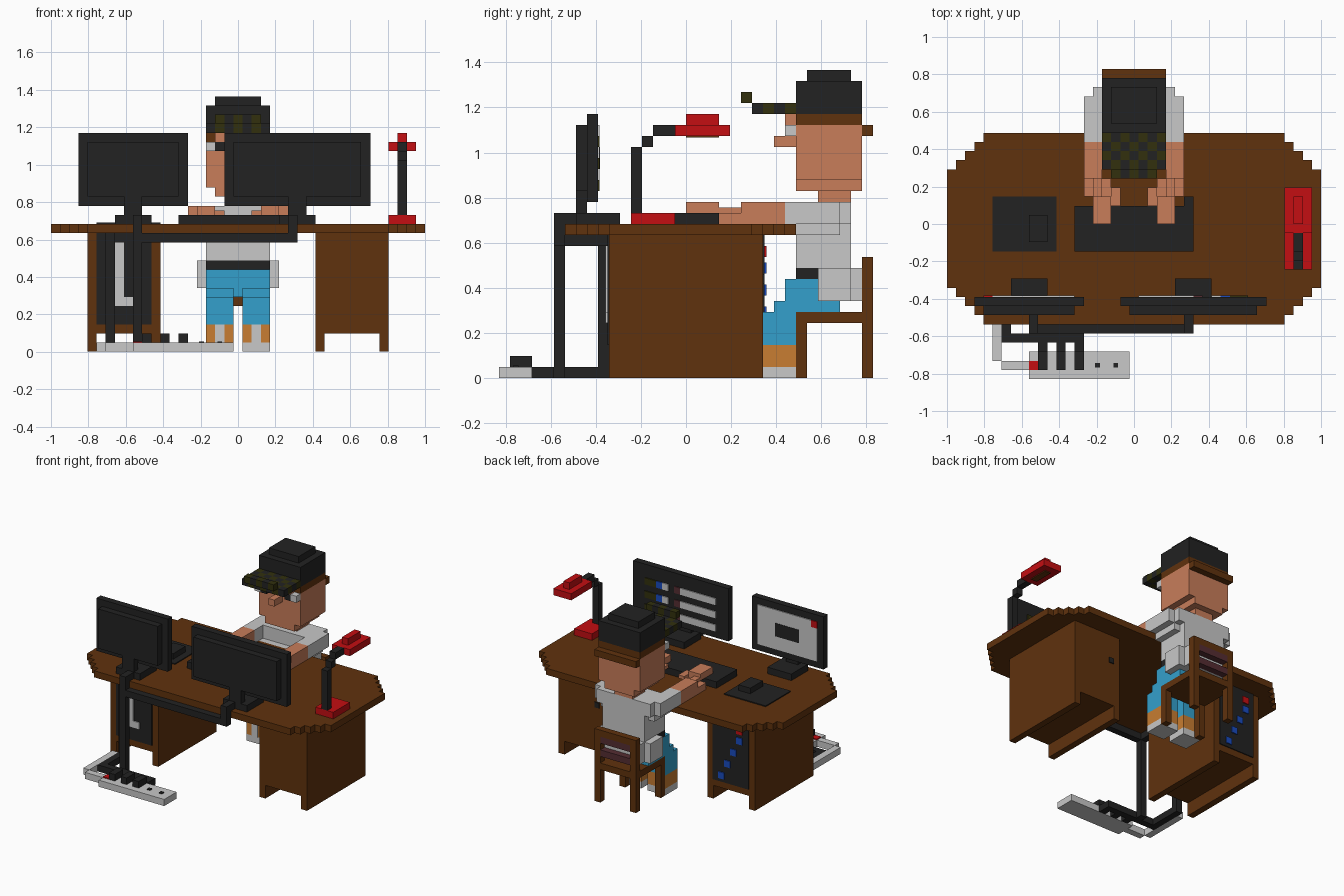
import bpy, bmesh

if "Cube" in bpy.data.objects:
    bpy.data.objects.remove(bpy.data.objects["Cube"])

U = 2 / 41          # edge of one block; all part sizes below are in blocks
T = 0.15            # thickness of painted plates

def material(name, rgb):
    m = bpy.data.materials.new(name)
    m.diffuse_color = (*rgb, 1)
    m.use_nodes = True
    m.node_tree.nodes["Principled BSDF"].inputs["Base Color"].default_value = m.diffuse_color
    return m

BROWN = material("wood brown", (.117, .032, .004))
DARK = material("charcoal", (.016, .016, .016))
GREY = material("light grey", (.58, .58, .58))
SKIN = material("skin", (.58, .205, .102))
CYAN = material("denim blue", (.034, .352, .604))
ORANGE = material("orange", (.578, .205, .032))
RED = material("red", (.552, .0044, .006))
OLIVE = material("olive", (.032, .03, .004))
BLUE = material("light blue led", (.01, .07, .52))
MAUVE = material("mauve", (.09, .026, .032))

def finish(name, bm, mat):
    bmesh.ops.recalc_face_normals(bm, faces=bm.faces)
    me = bpy.data.meshes.new(name)
    bm.to_mesh(me)
    bm.free()
    me.materials.append(mat)
    bpy.context.collection.objects.link(bpy.data.objects.new(name, me))

def blocks(name, mat, *boxes, mirror=False):
    """Boxes given as (x0, x1, y0, y1, z0, z1), optionally mirrored in x."""
    bm = bmesh.new()
    boxes = list(boxes)
    if mirror:
        boxes += [(-b[1], -b[0], *b[2:]) for b in boxes]
    for x0, x1, y0, y1, z0, z1 in boxes:
        for v in bmesh.ops.create_cube(bm, size=1)["verts"]:
            v.co = ((x1 if v.co.x > 0 else x0) * U,
                    (y1 if v.co.y > 0 else y0) * U,
                    (z1 if v.co.z > 0 else z0) * U)
    finish(name, bm, mat)

# Desk top with stepped corners
right = []
for i in range(4):
    right += [(16.5 + i, -11 + i), (16.5 + i, -10 + i)]
right += [(20.5, -7), (20.5, 6)]
for i in range(4):
    right += [(19.5 - i, 6 + i), (19.5 - i, 7 + i)]
outline = right + [(-x, y) for x, y in reversed(right)]
bm = bmesh.new()
top = bm.faces.new([bm.verts.new((x * U, y * U, 13 * U)) for x, y in outline])
ext = bmesh.ops.extrude_face_region(bm, geom=[top])["geom"]
bmesh.ops.translate(bm, vec=(0, 0, U), verts=[v for v in ext if isinstance(v, bmesh.types.BMVert)])
finish("desk_top", bm, BROWN)

# Pedestals with side panels reaching the floor
blocks("desk_pedestals", BROWN, (9.5, 15.5, -7, 7, 2, 13), (8.5, 9.5, -7, 7, 0, 13),
       (15.5, 16.5, -7, 7, 0, 13), mirror=True)
blocks("door_knob", DARK, (9.6, 10.4, 7, 7 + T, 8.6, 9.4))

# Computer tower built into the left pedestal
blocks("tower_panels", DARK, (-15.5, -9.5, -7 - T, -7, 3, 13), (-15.5, -9.5, 7, 7 + T, 3, 13))
blocks("tower_window", GREY, (-13.5, -12.5, -7 - 2 * T, -7, 5, 12), (-12.5, -11.5, -7 - 2 * T, -7, 5, 6))
blocks("tower_lights", BLUE, *[(-14.5 + i, -13.5 + i, 7, 7 + 2 * T, 9 - 2 * i + 0.5, 10.5 - 2 * i)
                               for i in range(4)])
blocks("power_light", RED, (-14.5, -13.5, 7, 7 + 2 * T, 11, 12))

# Monitors: slab, back bulge, neck, foot
for name, x0, x1, n in (("small", -17.5, -5.5, -11.5), ("wide", -1.5, 14.5, 6.5)):
    blocks(name + "_monitor", DARK, (x0, x1, -9, -8, 16, 24), (x0 + 1, x1 - 1, -10, -9, 17, 23),
           (n - 1, n + 1, -10, -9, 15, 17), (n - 2, n + 2, -10, -6, 14, 15))

# Small screen: light window with a dark box and a red corner button
S0, S1 = -8, -8 + T
blocks("small_screen", GREY, (-15.5, -6.5, S0, S1, 17, 23), (-16.5, -15.5, S0, S1, 17, 22))
blocks("small_screen_button", RED, (-16.5, -15.5, S0, S1, 22, 23))
blocks("small_screen_box", DARK, (-13.5, -9.5, S0, S1 + T / 3, 19, 21))

# Wide screen: three lines of coloured dashes
rows = (17.5, 19.5, 21.5)
for name, mat, spans in (("olive", OLIVE, [(10.5, 12.5)]), ("blue", BLUE, [(9.5, 10.5)]),
                         ("grey", GREY, [(8.5, 9.5), (0.5, 6.5)]), ("mauve", MAUVE, [(6.5, 7.5)])):
    blocks("screen_dashes_" + name, mat, *[(a, b, S0, S1, z - .5, z + .5) for z in rows for a, b in spans])

# Cables down the front of the desk and along the floor
blocks("monitor_cables", DARK, (-11.5, -10.5, -12, -11, 0, 14), (5.5, 6.5, -12, -11, 12, 14),
       (-11.5, 6.5, -12, -11, 12, 13), (-11.5, -10.5, -12, -9, 14, 15), (5.5, 6.5, -12, -9, 14, 15),
       (-11.5, -10.5, -11, -7, 12, 13))
blocks("floor_cables", DARK, (-14.5, -13.5, -8, -7, 0, 13), (-14.5, -13.5, -13, -8, 0, 1),
       (-14.5, -5.5, -13, -12, 0, 1),
       *[(x, x + 1, -14, -13, 0, 1) for x in (-10.5, -8.5, -6.5)])
blocks("plugs", DARK, *[(x, x + 1, -16, -14, 1, 2) for x in (-10.5, -8.5, -6.5)])
blocks("power_strip", GREY, (-11.5, -.5, -17, -14, 0, 1))
blocks("strip_cord", GREY, (-14.5, -11.5, -16, -15, 0, 1), (-15.5, -14.5, -16 + 1, -8, 0, 1))
blocks("strip_switch", RED, (-11.5, -10.5, -16, -15, 1, 1 + T))
blocks("strip_sockets", DARK, *[(x + .25, x + .75, -15.75, -15.25, 1, 1 + T) for x in (-4.5, -2.5)])

# Keyboard, mouse and pad
blocks("keyboard", DARK, (-6.5, 6.5, -3, 2, 14, 15), (5.5, 6.5, 2, 3, 14, 15))
blocks("mouse_pad", DARK, (-15.5, -8.5, -3, 3, 14, 14 + T))
blocks("mouse", DARK, (-11.5, -9.5, -2, 1, 14, 15))

# Desk lamp
blocks("lamp_base", RED, (16.5, 19.5, -5, -1, 14, 15))
blocks("lamp_arm", DARK, (17.5, 18.5, -5, -4, 15, 21), (17.5, 18.5, -4, -3, 21, 22), (17.5, 18.5, -3, -1, 22, 23))
blocks("lamp_head", RED, (16.5, 19.5, -1, 4, 22, 23), (17.5, 18.5, 0, 3, 23, 24))
blocks("lamp_bulb", BROWN, (17.5, 18.5, 0, 3, 22 - T, 22))

# Chair
blocks("chair_seat", BROWN, (-3.5, 3.5, 10, 17, 5, 6))
blocks("chair_legs", BROWN, (2.5, 3.5, 10, 11, 0, 5), (2.5, 3.5, 16, 17, 0, 11), mirror=True)
blocks("chair_top_rail", BROWN, (-2.5, 2.5, 16, 17, 10, 11))
blocks("chair_slats", MAUVE, (-2.5, 2.5, 16, 17, 9, 10), (-2.5, 2.5, 16, 17, 7, 8))

# Shoes and trousers
blocks("shoe_soles", GREY, (.5, 3.5, 7, 10, 0, 1), mirror=True)
blocks("shoes", ORANGE, (.5, 3.5, 7, 10, 1, 3), mirror=True)
blocks("shoe_laces", GREY, (1.5, 2.5, 7 - T, 7, 1, 3), mirror=True)
blocks("trouser_legs", CYAN, (.5, 3.5, 7, 10, 3, 6), (.5, 3.5, 8, 14, 6, 7), (.5, 3.5, 9, 12, 7, 9), mirror=True)
blocks("trouser_hips", CYAN, (-.5, .5, 9, 14, 6, 9))
blocks("belt", DARK, (-3.5, 3.5, 10, 12, 9, 10))

# Shirt: chest, hem, shoulders and sleeves
blocks("shirt", GREY, (-3.5, 3.5, 11, 15, 10, 16), (-3.5, 3.5, 10, 11, 10, 14), (-3.5, 3.5, 12, 16, 7, 10))
blocks("shirt_sleeves", GREY, (3.5, 5.5, 9, 14, 14, 16), (3.5, 4.5, 14, 15, 14, 16),
       (3.5, 4.5, 10, 14, 13, 14), (3.5, 4.5, 12, 15, 7, 10), mirror=True)

# Arms and hands
blocks("arms", SKIN, (3.5, 5.5, 5, 9, 14, 16), (2.5, 5.5, 3, 5, 14, 15), (3.5, 4.5, 3, 5, 15, 15.5),
       (2.5, 4.5, 0, 3, 15, 16), (1.5, 2.5, 2, 4, 15, 15.5), mirror=True)

# Head
blocks("head", SKIN, (-3.5, 3.5, 10, 16, 18, 23), (-2.5, 2.5, 10, 16, 17, 18), (-1.5, 1.5, 12, 15, 16, 17))
blocks("nose_and_brow", SKIN, (-.5, .5, 8, 10, 21, 22), (-2.5, 2.5, 9, 10, 23, 24))
blocks("eye_whites", GREY, (2.5, 3.5, 9, 10, 22, 23), mirror=True)
blocks("pupils", DARK, (1.5, 2.5, 9, 10, 22, 23), mirror=True)
blocks("hair", BROWN, (-3.5, 3.5, 10, 16, 23, 24), (-3.5, 3.5, 16, 17, 22, 23))

# Cap with checkered brim
blocks("cap", DARK, (-3.5, 3.5, 10, 16, 24, 27), (-2.5, 2.5, 11, 15, 27, 28))
cells = [(x, y, 24) for x in range(-3, 4) for y in range(6, 10)]
cells += [(x, 5, 25) for x in range(-2, 3)]
for name, mat, odd in (("olive", OLIVE, 0), ("dark", DARK, 1)):
    blocks("cap_brim_" + name, mat, *[(x - .5, x + .5, y, y + 1, z, z + 1)
                                      for x, y, z in cells if (x + y + (z == 25)) % 2 == odd])
